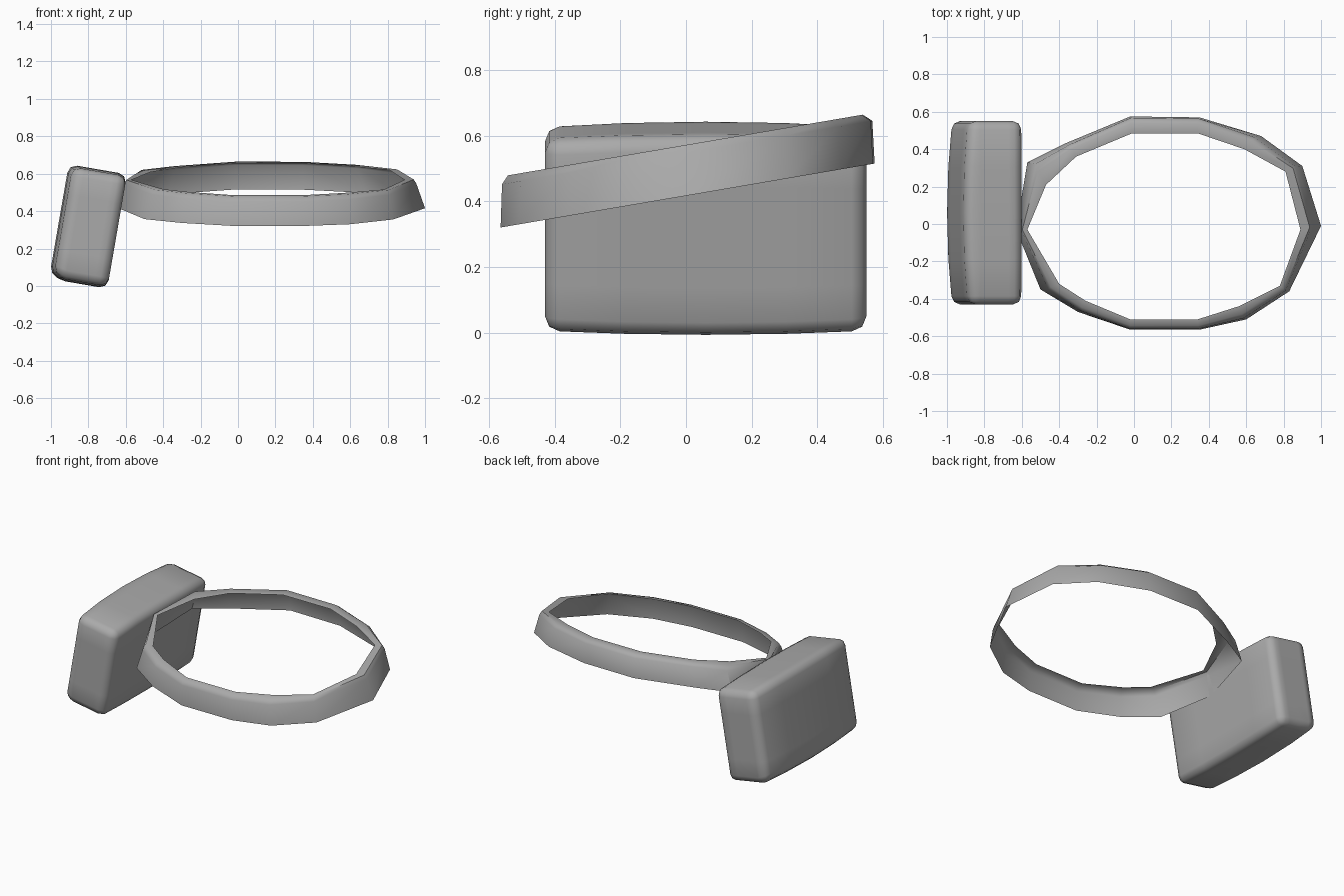
import bpy, bmesh, math
from mathutils import Matrix, Vector

if "Cube" in bpy.data.objects:
    bpy.data.objects.remove(bpy.data.objects["Cube"], do_unlink=True)

grey = bpy.data.materials.new("plain_grey")
grey.use_nodes = True
GREY = (0.4, 0.4, 0.4, 1)
grey.diffuse_color = GREY
grey.node_tree.nodes["Principled BSDF"].inputs["Base Color"].default_value = GREY


def finish(bm, name, angle):
    bmesh.ops.recalc_face_normals(bm, faces=bm.faces)
    mesh = bpy.data.meshes.new(name)
    bm.to_mesh(mesh)
    bm.free()
    mesh.materials.append(grey)
    obj = bpy.data.objects.new(name, mesh)
    bpy.context.collection.objects.link(obj)
    bpy.ops.object.select_all(action="DESELECT")
    obj.select_set(True)
    bpy.context.view_layer.objects.active = obj
    bpy.ops.object.shade_smooth_by_angle(angle=math.radians(angle))
    return obj


# Belt: an open-bottomed, tilted band with a bevelled rim folded inwards
outer = [(1, -.01), (.9, .31), (.68, .47), (.35, .57), (-.02, .575), (-.37, .43), (-.57, .33),
         (-.63, -.03), (-.5, -.35), (-.3, -.47), (-.02, -.565), (.35, -.565), (.6, -.51), (.83, -.36)]
inner = [(.89, -.03), (.81, .28), (.59, .4), (.34, .485), (-.01, .485), (-.31, .36), (-.47, .21),
         (-.57, -.03), (-.4, -.32), (-.26, -.41), (-.02, -.51), (.34, -.51), (.56, -.44), (.78, -.33)]
# Each row: blend towards the inner outline in x and y, height at y = 0
rows = [(0, 0, .417), (.42, .08, .548), (.55, .4, .572), (1, 1, .572)]
SLOPE = .171

bm = bmesh.new()
rings = []
for bx, by, height in rows:
    ring = []
    for (ox, oy), (ix, iy) in zip(outer, inner):
        y = oy + (iy - oy) * by
        ring.append(bm.verts.new((ox + (ix - ox) * bx, y, height + SLOPE * y)))
    rings.append(ring)
n = len(outer)
for low, high in zip(rings, rings[1:]):
    for i in range(n):
        j = (i + 1) % n
        bm.faces.new((low[i], low[j], high[j], high[i]))
finish(bm, "belt", 50)

# Pouch: a slightly bulging box with softened edges, leaning against the belt
bm = bmesh.new()
bmesh.ops.create_cube(bm, size=2)
bmesh.ops.subdivide_edges(bm, edges=bm.edges[:], cuts=3, use_grid_fill=True)
half = Vector((.152, .49, .31))
for v in bm.verts:
    x, y, z = v.co
    v.co = Vector((x * half.x, y * half.y, z * half.z))
    v.co.z *= 1 - .04 * y * y
    if x < -.9:
        v.co.x += .025 * y * y - .012
    if x < -.9 and z < -.9:
        v.co.z += .02
lean = Matrix.Translation((-.796, .06, .317)) @ Matrix.Rotation(math.radians(9.8), 4, "Y")
pouch = finish(bm, "pouch", 180)
pouch.matrix_world = lean
bevel = pouch.modifiers.new("soft_edges", "BEVEL")
bevel.width = .045
bevel.segments = 2
bevel.limit_method = "ANGLE"
bevel.angle_limit = math.radians(50)
bevel.harden_normals = False
